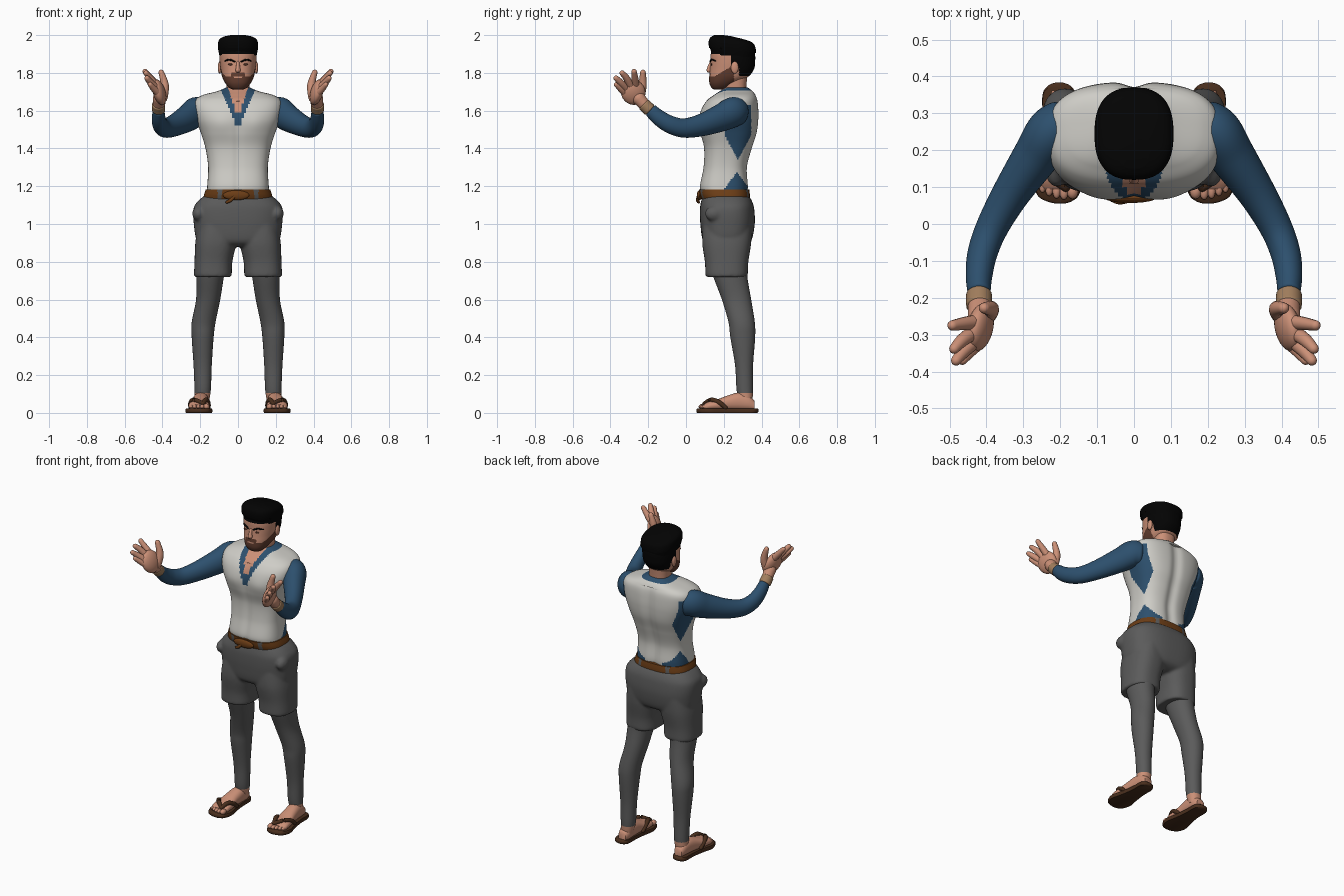
import bpy, bmesh, math
from mathutils import Vector, Matrix

if "Cube" in bpy.data.objects:
    bpy.data.objects.remove(bpy.data.objects["Cube"])

COLOURS = {
    "white_vest": (0.62, 0.61, 0.57), "blue_shirt": (0.026, 0.08, 0.155),
    "grey_cloth": (0.105, 0.105, 0.105), "skin": (0.60, 0.28, 0.185),
    "black_hair": (0.001, 0.001, 0.001), "beard_brown": (0.12, 0.046, 0.028),
    "belt_leather": (0.15, 0.047, 0.008), "sandal_leather": (0.065, 0.027, 0.012),
    "tan_cuff": (0.36, 0.21, 0.11),
}
MATS = {}
for key, c in COLOURS.items():
    MATS[key] = bpy.data.materials.new(key)
    MATS[key].diffuse_color = (*c, 1)


def finish(bm, name, rule, mirror=False):
    """rule is a material name, or a function of the face centre giving one."""
    bmesh.ops.recalc_face_normals(bm, faces=bm.faces)
    me = bpy.data.meshes.new(name)
    slots = []
    for f in bm.faces:
        key = rule if isinstance(rule, str) else rule(f.calc_center_median())
        if key not in slots:
            slots.append(key)
            me.materials.append(MATS[key])
        f.material_index = slots.index(key)
    bm.to_mesh(me)
    bm.free()
    me.shade_smooth()
    me.set_sharp_from_angle(angle=math.radians(50))
    ob = bpy.data.objects.new(name, me)
    bpy.context.collection.objects.link(ob)
    if mirror:
        ob.modifiers.new("mirror", 'MIRROR').use_mirror_merge = False
    return ob


def spline(rows, n):
    """Catmull-Rom through rows of numbers."""
    out = []
    for i in range(len(rows) - 1):
        p0, p1, p2, p3 = rows[max(i - 1, 0)], rows[i], rows[i + 1], rows[min(i + 2, len(rows) - 1)]
        for k in range(n):
            t = k / n
            out.append([0.5 * (2 * b + (c - a) * t + (2 * a - 5 * b + 4 * c - d) * t * t
                               + (3 * b - a - 3 * c + d) * t ** 3)
                        for a, b, c, d in zip(p0, p1, p2, p3)])
    return out + [list(rows[-1])]


def ring(centre, a, b, e=2.0, n=24):
    pts = []
    for i in range(n):
        c, s = math.cos(math.tau * i / n), math.sin(math.tau * i / n)
        pts.append(Vector(centre) + Vector(a) * math.copysign(abs(c) ** (2 / e), c)
                   + Vector(b) * math.copysign(abs(s) ** (2 / e), s))
    return pts


def loft(name, rings, rule, mirror=False):
    bm = bmesh.new()
    vs = [[bm.verts.new(p) for p in r] for r in rings]
    n = len(vs[0])
    for lo, hi in zip(vs, vs[1:]):
        for i in range(n):
            bm.faces.new((lo[i], lo[(i + 1) % n], hi[(i + 1) % n], hi[i]))
    bm.faces.new(vs[0])
    bm.faces.new(vs[-1])
    return finish(bm, name, rule, mirror)


def body(name, rows, rule, e=2.4, n=64, steps=6, mirror=False, tweak=None):
    """Rows of (z, centre x, half width, front y, back y)."""
    rings = [ring((cx, (f + b) / 2, z), (hx, 0, 0), (0, (b - f) / 2, 0), e, n)
             for z, cx, hx, f, b in spline(rows, steps)]
    if tweak:
        for r in rings:
            for p in r:
                tweak(p)
    return loft(name, rings, rule, mirror)


def tube(name, rows, rule, mirror=True, n=20, steps=6, flat=1.0, up=(1, 1, .3), squash=1.0):
    """Round-ended tube through rows of (x, y, z, radius)."""
    pts = spline(rows, steps)
    pos = [Vector(p[:3]) for p in pts]
    rad = [p[3] for p in pts]
    d0, d1 = (pos[0] - pos[1]).normalized(), (pos[-1] - pos[-2]).normalized()
    ends = [math.radians(a) for a in (25, 50, 70, 85)]
    head = [(pos[0] + d0 * rad[0] * math.sin(a) * flat, rad[0] * math.cos(a)) for a in reversed(ends)]
    tail = [(pos[-1] + d1 * rad[-1] * math.sin(a) * flat, rad[-1] * math.cos(a)) for a in ends]
    path = head + list(zip(pos, rad)) + tail
    rings = []
    for i, (p, r) in enumerate(path):
        d = (path[min(i + 1, len(path) - 1)][0] - path[max(i - 1, 0)][0]).normalized()
        a = d.cross(Vector(up)).normalized()
        rings.append(ring(p, a * r * squash, a.cross(d) * r, 2, n))
    return loft(name, rings, rule, mirror)


def ball(name, centre, size, rule, mirror=False, basis=None):
    bm = bmesh.new()
    rot = Matrix(basis).transposed().to_4x4() if basis else Matrix.Identity(4)
    bmesh.ops.create_uvsphere(bm, u_segments=24, v_segments=16, radius=1,
                              matrix=Matrix.Translation(centre) @ rot @ Matrix.Diagonal((*size, 1)))
    return finish(bm, name, rule, mirror)


# Torso: white vest, blue shirt at sides and collar, open skin V
def vest_rule(p):
    x, y, z = abs(p.x), p.y, p.z
    if y < 0.24 and z > 1.56 and x < 0.036 * (z - 1.56) / 0.11:
        return "skin"
    if z > 1.707 or (y < 0.24 and z > 1.505 and x < 0.076 * (z - 1.505) / 0.17):
        return "blue_shirt"
    if x > 0.1 and 1.34 < z < 1.63 and abs(y - 0.275) < min(0.07, 0.07 * (z - 1.34) / 0.13):
        return "blue_shirt"
    if x > 0.06 and z < 1.275 and abs(y - 0.27) < 0.06 * (1.275 - z) / 0.08:
        return "blue_shirt"
    return "white_vest"


def muscles(p):
    bump = math.exp(-((abs(p.x) - 0.09) / 0.06) ** 2 - ((p.z - 1.53) / 0.06) ** 2)
    if p.y < 0.2:
        p.y -= 0.008 * bump
        p.y += 0.006 * math.exp(-(p.x / 0.02) ** 2) * (p.z < 1.65)
    elif p.z < 1.68:
        p.y -= 0.014 * math.exp(-(p.x / 0.03) ** 2)


body("vest_torso", [
    (1.16, 0, .165, .085, .325), (1.2, 0, .163, .073, .33), (1.3, 0, .158, .092, .325),
    (1.4, 0, .172, .095, .35), (1.48, 0, .196, .078, .375), (1.55, 0, .222, .071, .384),
    (1.61, 0, .234, .083, .384), (1.655, 0, .227, .112, .379), (1.682, 0, .188, .147, .368),
    (1.703, 0, .11, .178, .352), (1.722, 0, .064, .203, .328)],
    vest_rule, e=2.75, n=192, steps=12, tweak=muscles)

# Shorts: seat, legs and pocket bulges fused into one smooth skin
parts = [body("shorts", [
    (.88, 0, .15, .13, .3), (.91, 0, .215, .09, .345), (1.0, 0, .234, .076, .364),
    (1.08, 0, .236, .074, .361), (1.12, 0, .213, .08, .35), (1.15, 0, .178, .088, .332)],
    "grey_cloth", e=2.6)]
for s in (-1, 1):
    parts.append(body("shorts_leg", [
        (.72, s * .133, .097, .107, .323), (.73, s * .133, .1, .103, .327), (.8, s * .13, .1, .1, .33),
        (.9, s * .118, .108, .086, .345), (1.0, s * .11, .1, .09, .35)], "grey_cloth", e=2.5))
    parts.append(ball("pocket", (s * .21, .15, 1.055), (.032, .05, .04), "grey_cloth"))
bpy.ops.object.select_all(action='DESELECT')
for ob in parts:
    ob.select_set(True)
bpy.context.view_layer.objects.active = parts[0]
bpy.ops.object.join()
mod = parts[0].modifiers.new("fuse", 'REMESH')
mod.mode, mod.voxel_size, mod.use_smooth_shade = 'VOXEL', 0.008, True
mod = parts[0].modifiers.new("soften", 'SMOOTH')
mod.factor, mod.iterations = 0.5, 6

# Belt with gaps where the grey loops cross it
body("belt", [(1.132, 0, .184, .082, .338), (1.155, 0, .18, .073, .338), (1.182, 0, .171, .068, .335)],
     lambda p: "grey_cloth" if 0.085 < abs(p.x) < 0.108 else "belt_leather", e=2.6, n=128)
ball("belt_knot", (-.01, .071, 1.152), (.07, .014, .026), "belt_leather")
tube("belt_tail", [(-.02, .064, 1.145, .008), (-.04, .062, 1.125, .009), (-.06, .067, 1.115, .007)],
     "belt_leather", mirror=False)

# Legs in grey hose, bare at the ankle
body("legs", [
    (.05, .192, .036, .285, .35), (.12, .187, .043, .268, .355), (.25, .187, .048, .26, .355),
    (.4, .187, .058, .235, .366), (.48, .182, .063, .225, .364), (.6, .158, .064, .19, .345),
    (.72, .148, .073, .145, .325), (.8, .14, .08, .125, .325)],
    lambda p: "skin" if p.z < 0.11 else "grey_cloth", e=2.1, n=40, mirror=True)

# Feet and sandals
foot = spline([(.095, .207, .045, .045), (.12, .207, .055, .06), (.17, .205, .053, .073),
               (.22, .202, .045, .092), (.28, .197, .041, .108), (.33, .195, .037, .095),
               (.362, .197, .026, .065)], 4)
loft("feet", [ring((c, y, (t + .012) / 2), (w, 0, 0), (0, 0, (t - .012) / 2), 2.3)
              for y, c, w, t in foot], "skin", mirror=True)
for i, (x, y, r) in enumerate([(.167, .082, .016), (.19, .08, .012), (.21, .083, .011),
                               (.23, .09, .011), (.248, .099, .010)]):
    ball(f"toe_{i + 1}", (x, y + .008, .033), (r, .022, r), "skin", True)
sole = spline([(.055, .2, .01), (.062, .203, .035), (.08, .206, .057), (.13, .207, .071),
               (.2, .205, .057), (.28, .203, .046), (.35, .203, .045), (.375, .203, .03),
               (.384, .203, .008)], 6)
edge = [(y, c - w) for y, c, w in sole] + [(y, c + w) for y, c, w in reversed(sole)]
mid = Vector((.205, .22))
loft("sandal_soles", [[Vector((mid.x + (x - mid.x) * k, mid.y + (y - mid.y) * k, z)) for y, x in edge]
                      for z, k in ((0, .97), (.005, 1), (.018, 1), (.023, .97))],
     "sandal_leather", mirror=True)
for side, x in (("inner", .143), ("outer", .264)):
    tube(f"sandal_strap_{side}", [(.185, .098, .05, .011), ((.205 + x) / 2 - .003, .135, .068, .013),
                                  (x + (.205 - x) * .25, .175, .055, .013),
                                  (x + (.205 - x) * .2, .21, .028, .011)], "sandal_leather")

# Arms, cuffs and hands
tube("sleeves", [(.185, .285, 1.59, .068), (.222, .25, 1.592, .08), (.265, .185, 1.562, .073),
                 (.335, .08, 1.523, .059), (.385, -.01, 1.508, .051), (.411, -.08, 1.525, .047),
                 (.42, -.14, 1.56, .042), (.42, -.185, 1.6, .036)], "blue_shirt",
     n=40, flat=.3, up=(0, 0, 1), squash=.86)
tube("cuffs", [(.42, -.192, 1.604, .035), (.42, -.222, 1.632, .035)], "tan_cuff", flat=.2)
tube("wrists", [(.42, -.21, 1.62, .03), (.415, -.25, 1.665, .036)], "skin")
u = Vector((.3, -.5, .8)).normalized()
v = Vector((0, .85, .53)).normalized()
w = u.cross(v).normalized()
v = w.cross(u)
ball("palms", (.417, -.28, 1.698), (.072, .064, .032), "skin", True, (u, v, w))
FINGERS = {
    "thumbs": [(.398, -.245, 1.67, .026), (.388, -.23, 1.735, .022), (.406, -.228, 1.802, .015)],
    "index_fingers": [(.42, -.265, 1.725, .021), (.46, -.27, 1.77, .018), (.492, -.275, 1.807, .014)],
    "middle_fingers": [(.43, -.29, 1.725, .021), (.465, -.315, 1.772, .018), (.487, -.338, 1.799, .014)],
    "ring_fingers": [(.425, -.31, 1.71, .021), (.462, -.345, 1.748, .018), (.482, -.37, 1.772, .014)],
    "little_fingers": [(.415, -.315, 1.685, .02), (.445, -.345, 1.715, .017), (.465, -.369, 1.738, .013)],
}
for part, rows in FINGERS.items():
    tube(part, rows, "skin", n=14, steps=4)


# Head, beard and hair
def head_rule(p):
    x, y, z = abs(p.x), p.y, p.z
    if z > 1.9 - .25 * max(0, x - .075) or (y > .235 and z > 1.835) or (y > .28 and z > 1.785):
        return "black_hair"
    if x < .022 and y < .2 and 1.772 < z < 1.782:
        return "skin"
    if y < .255 and z < 1.78 + max(0, y - .15) * .6:
        return "beard_brown"
    if x < .036 and y < .2 and z < 1.8:
        return "beard_brown"
    return "skin"


def swept(p):
    if p.z > 1.93:
        p.z -= .022 * max(0, p.y - .2) / .15
    elif p.y < .18:
        p.z += .012


body("neck", [(1.62, 0, .062, .205, .325), (1.70, 0, .06, .2, .318), (1.79, 0, .064, .19, .325)], "skin")
body("head", [
    (1.712, 0, .025, .15, .2), (1.72, 0, .045, .136, .225), (1.745, 0, .067, .124, .27),
    (1.78, 0, .084, .123, .33), (1.82, 0, .092, .127, .36), (1.86, 0, .097, .13, .366),
    (1.9, 0, .098, .131, .365), (1.95, 0, .09, .14, .35)], head_rule, e=2.3, n=112, steps=9)
body("hair_top", [
    (1.885, 0, .097, .142, .362), (1.92, 0, .104, .126, .369), (1.95, 0, .107, .12, .369),
    (1.975, 0, .102, .122, .36), (1.99, 0, .083, .132, .33), (2.0, 0, .04, .15, .24)],
    "black_hair", e=2.5, tweak=swept)
tube("nose", [(0, .133, 1.855, .008), (0, .125, 1.835, .01), (0, .122, 1.815, .014)], "skin", mirror=False)
ball("ears", (.097, .258, 1.828), (.01, .02, .032), "skin", True)
tube("eyebrows", [(.018, .128, 1.86, .004), (.045, .136, 1.87, .005), (.07, .157, 1.863, .003)], "black_hair")
ball("eyes", (.04, .135, 1.845), (.014, .004, .005), "beard_brown", True)

for m in bpy.data.materials:
    if m.users and not m.is_grease_pencil:
        m.use_nodes = True
        m.node_tree.nodes["Principled BSDF"].inputs["Base Color"].default_value = m.diffuse_color
